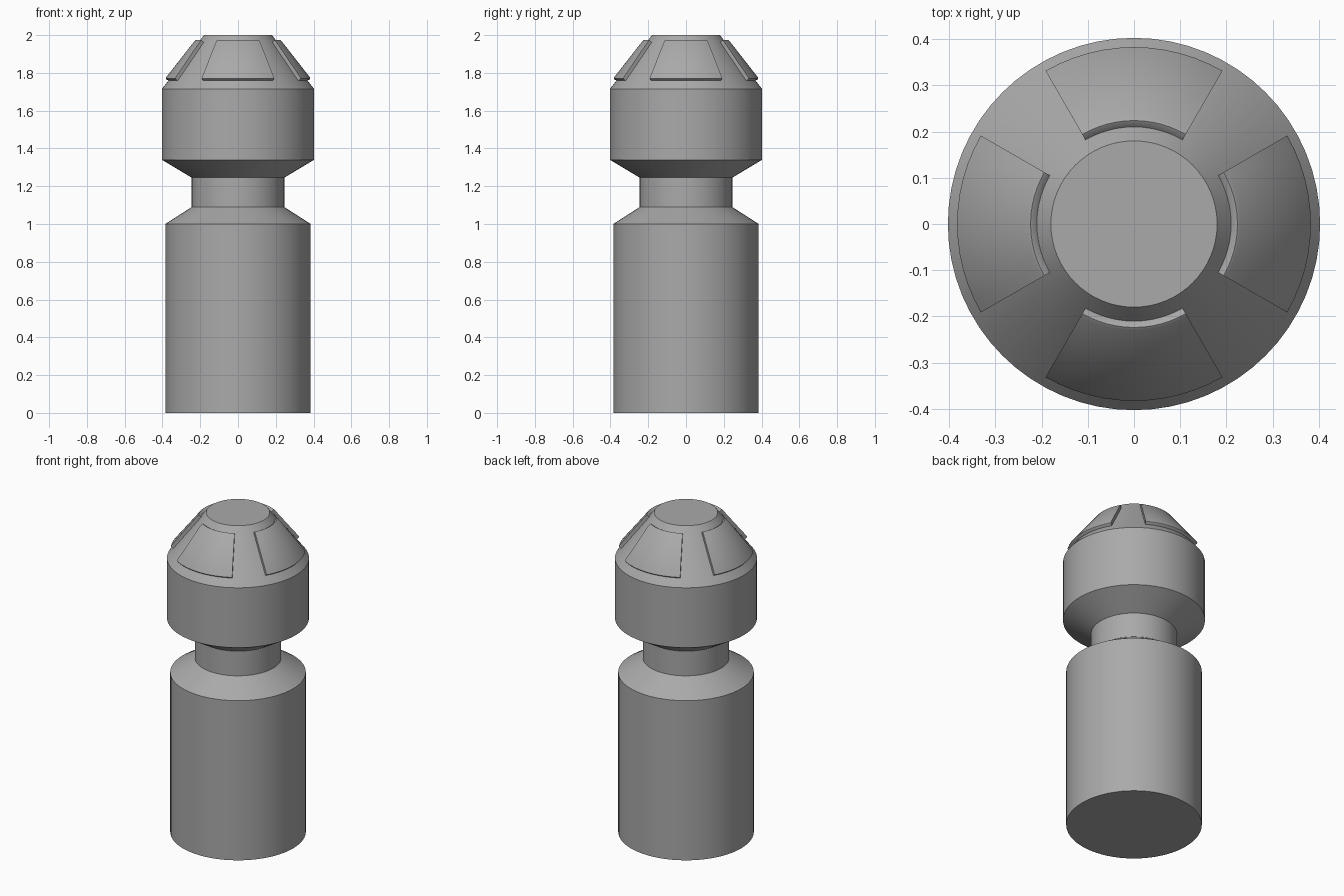
import bpy, bmesh
from math import radians, sin, cos, tau

cube = bpy.data.objects.get("Cube")
if cube:
    bpy.data.objects.remove(cube)

grey = bpy.data.materials.new("plain_grey")
grey.use_nodes = True
grey.diffuse_color = (0.4, 0.4, 0.4, 1)
grey.node_tree.nodes["Principled BSDF"].inputs["Base Color"].default_value = (0.4, 0.4, 0.4, 1)

SIDES = 64


def finish(name, bm):
    bmesh.ops.recalc_face_normals(bm, faces=bm.faces)
    mesh = bpy.data.meshes.new(name)
    bm.to_mesh(mesh)
    bm.free()
    mesh.materials.append(grey)
    obj = bpy.data.objects.new(name, mesh)
    bpy.context.collection.objects.link(obj)
    bpy.ops.object.select_all(action='DESELECT')
    obj.select_set(True)
    bpy.context.view_layer.objects.active = obj
    bpy.ops.object.shade_smooth_by_angle(angle=radians(25))
    return obj


def lathe(name, profile, cap_bottom=False, cap_top=False):
    """Revolve (radius, height) points around the vertical axis."""
    bm = bmesh.new()
    rings = [[bm.verts.new((r * cos(tau * i / SIDES), r * sin(tau * i / SIDES), z))
              for i in range(SIDES)] for r, z in profile]
    for low, high in zip(rings, rings[1:]):
        for i in range(SIDES):
            j = (i + 1) % SIDES
            bm.faces.new((low[i], low[j], high[j], high[i]))
    if cap_bottom:
        bm.faces.new(rings[0][::-1])
    if cap_top:
        bm.faces.new(rings[-1])
    return finish(name, bm)


def sector(name, section, centre, spread=60, steps=12):
    """Sweep a closed (radius, height) section through part of a turn."""
    bm = bmesh.new()
    rows = []
    for k in range(steps + 1):
        a = radians(centre - spread / 2 + spread * k / steps)
        rows.append([bm.verts.new((r * cos(a), r * sin(a), z)) for r, z in section])
    n = len(section)
    for a, b in zip(rows, rows[1:]):
        for i in range(n):
            j = (i + 1) % n
            bm.faces.new((a[i], a[j], b[j], b[i]))
    bm.faces.new(rows[0])
    bm.faces.new(rows[-1])
    return finish(name, bm)


# Main turned parts
lathe("lower_body", [(0.385, 0), (0.385, 1.0), (0.245, 1.09)], cap_bottom=True)
lathe("neck", [(0.245, 1.09), (0.245, 1.245)])
lathe("head", [(0.245, 1.245), (0.403, 1.34), (0.403, 1.715), (0.18, 2.0)], cap_top=True)

# Raised panels on the sloped head, with a softened rim
panel = [(0.205, 1.955), (0.217, 1.969), (0.224, 1.973), (0.23, 1.969),
         (0.381, 1.776), (0.383, 1.770), (0.379, 1.765), (0.36, 1.755)]
for side, angle in (("left", 0), ("back", 90), ("right", 180), ("front", 270)):
    sector(side + "_panel", panel, angle)
